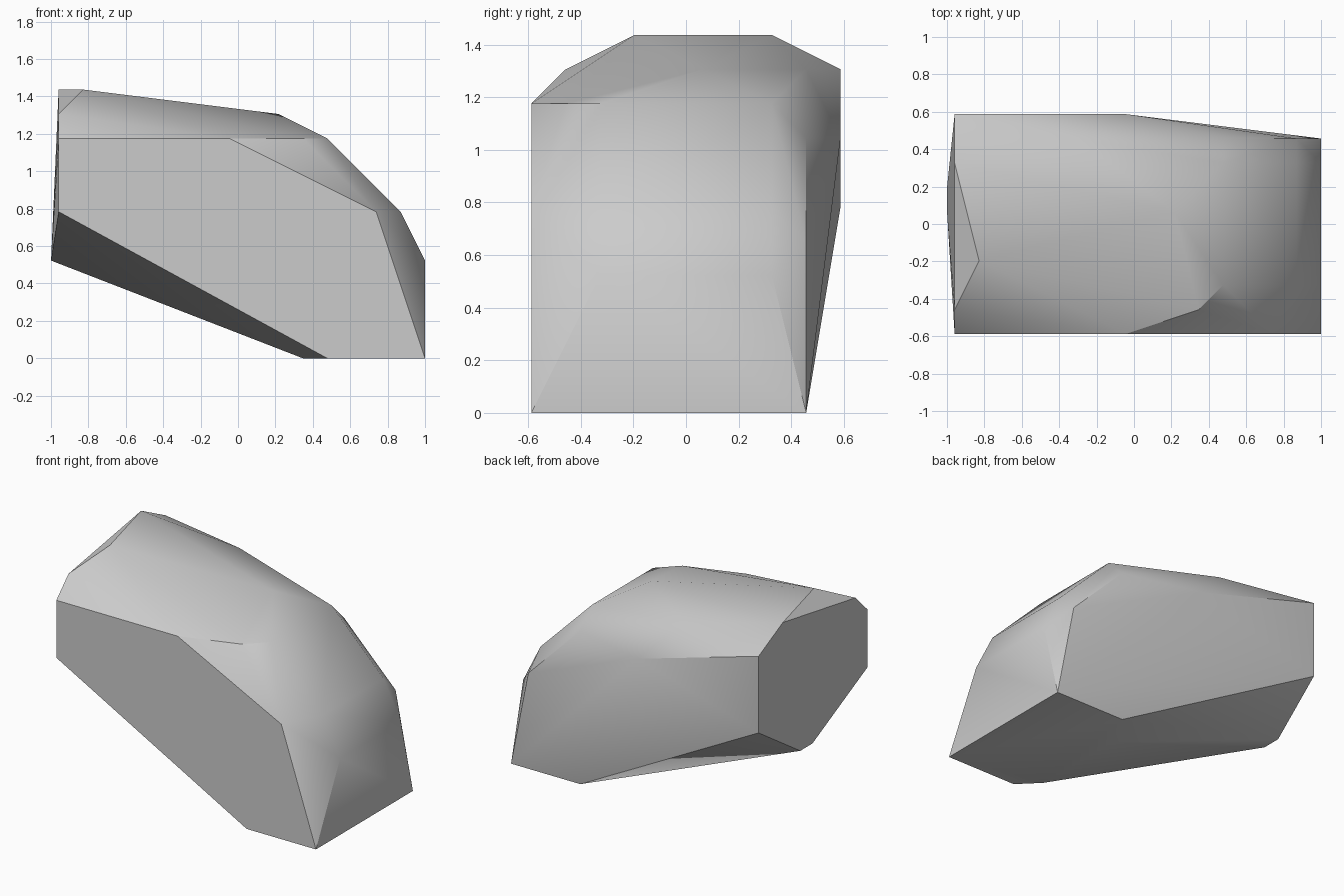
import bpy
import bmesh
from mathutils import Vector

# Remove the default cube only
default_cube = bpy.data.objects.get("Cube")
if default_cube:
    bpy.data.objects.remove(default_cube, do_unlink=True)


def make_material(name, colour):
    material = bpy.data.materials.new(name)
    material.use_nodes = True
    material.diffuse_color = colour
    shader = material.node_tree.nodes["Principled BSDF"]
    shader.inputs["Base Color"].default_value = colour
    shader.inputs["Roughness"].default_value = 0.9
    return material


def hull_object(name, points, material):
    """Wrap a faceted convex skin around the given corner points."""
    bm = bmesh.new()
    for point in points:
        bm.verts.new(point)
    hull = bmesh.ops.convex_hull(bm, input=bm.verts)
    loose = {item for key in ("geom_interior", "geom_unused")
             for item in hull[key] if isinstance(item, bmesh.types.BMVert)}
    bmesh.ops.delete(bm, geom=list(loose), context="VERTS")
    # Merge coplanar triangles into clean flat facets
    bmesh.ops.dissolve_limit(bm, angle_limit=0.01, verts=bm.verts, edges=bm.edges)
    bmesh.ops.recalc_face_normals(bm, faces=bm.faces)
    mesh = bpy.data.meshes.new(name)
    bm.to_mesh(mesh)
    bm.free()
    mesh.materials.append(material)
    obj = bpy.data.objects.new(name, mesh)
    bpy.context.collection.objects.link(obj)
    return obj


# Corners are laid out on a regular lattice, as (y, z) pairs per x station
STEP = 0.1306
ORIGIN = Vector((-0.959, -0.588, 0))

stations = {
    # slanted end wall: lower lip, then the rim
    -0.31: [(5, 4), (6, 4)],
    0: [(0, 6), (0, 9), (1, 10), (7, 11), (9, 10), (9, 6)],
    # crown and long upper shoulders
    1: [(3, 11)],
    5: [(8, 10)],
    7: [(0, 9), (9, 8)],
    9: [(5, 10)],
    # brow of the ramp and rear edge of the flat base
    10: [(1, 9), (1, 0), (6, 0)],
    11: [(2, 9), (7, 9), (8, 8), (0, 0), (8, 0)],
    # ramp down to the blunt nose
    13: [(0, 6), (8, 6)],
    14: [(2, 6), (7, 6), (8, 5)],
    15: [(2, 4), (7, 4), (0, 0), (8, 0)],
}
corners = [ORIGIN + STEP * Vector((x, y, z))
           for x, section in stations.items() for y, z in section]

# Rock body
stone_grey = make_material("stone grey", (0.6, 0.6, 0.6, 1))
rock = hull_object("rock_body", corners, stone_grey)

# Soften shallow facets, keep strong edges crisp
bpy.ops.object.select_all(action="DESELECT")
rock.select_set(True)
bpy.context.view_layer.objects.active = rock
bpy.ops.object.shade_smooth_by_angle(angle=0.5236)
